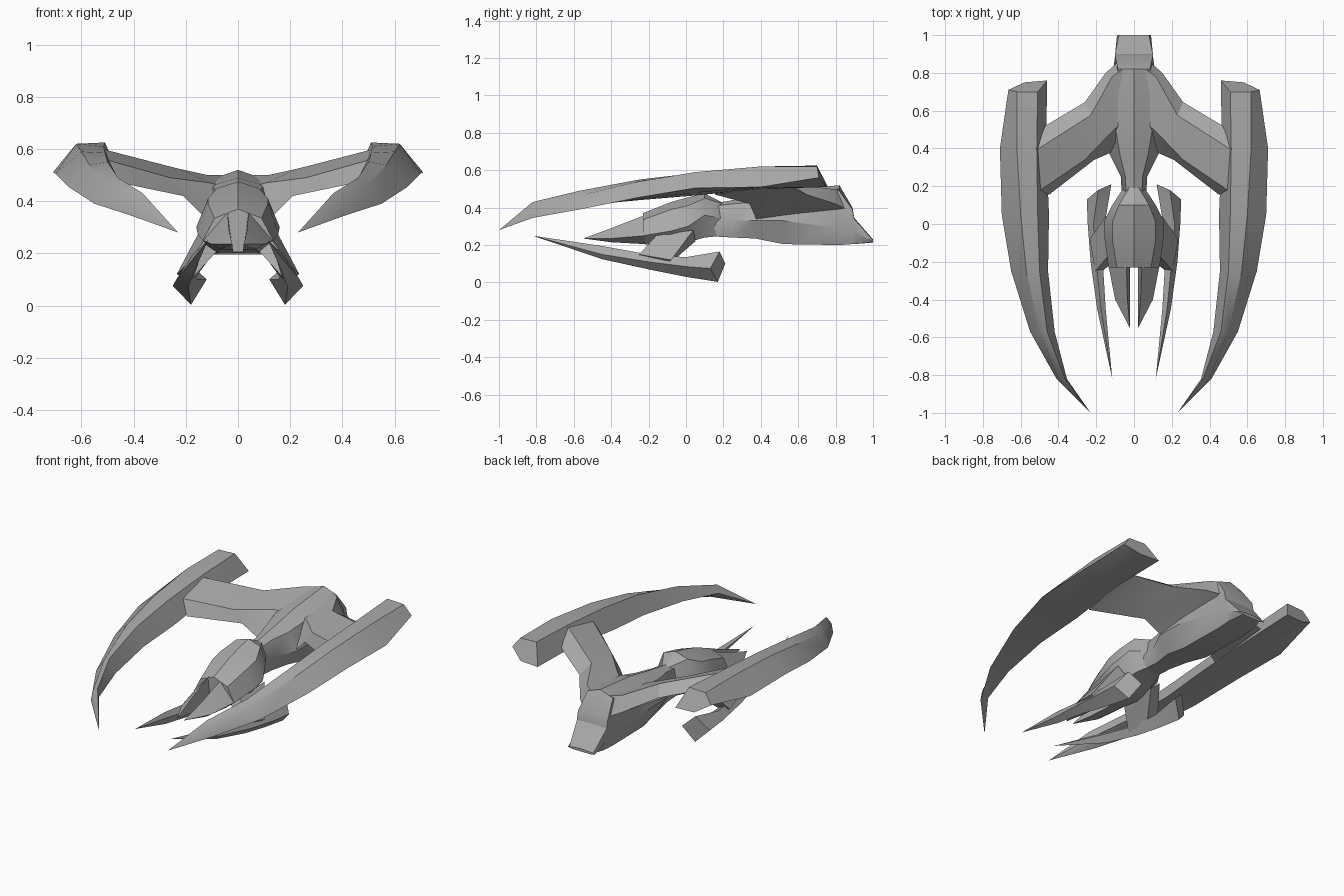
import bpy
import bmesh
import math

cube = bpy.data.objects.get("Cube")
if cube:
    bpy.data.objects.remove(cube, do_unlink=True)

# Single hull colour
hull = bpy.data.materials.new("hull_grey")
hull.use_nodes = True
hull.diffuse_color = (0.4, 0.4, 0.4, 1)
hull.node_tree.nodes["Principled BSDF"].inputs["Base Color"].default_value = (0.4, 0.4, 0.4, 1)


def section(y, *points):
    """Cross-section at depth y; points are (x, z), or (x, y, z) where slanted."""
    return [p if len(p) == 3 else (p[0], y, p[1]) for p in points]


def symmetric(y, *points):
    """Closed cross-section from its left half, listed bottom to top."""
    left = section(y, *points)
    right = [(-x, py, z) for x, py, z in reversed(left) if x > 0]
    return left + right


def loft(name, sections, mirror=False):
    """Skin a row of equal-length sections; a one-point first section makes a tip."""
    mesh = bpy.data.meshes.new(name)
    bm = bmesh.new()
    rings = [[bm.verts.new(p) for p in ring] for ring in sections]
    for a, b in zip(rings, rings[1:]):
        count = len(b)
        for i in range(count):
            j = (i + 1) % count
            if len(a) == 1:
                bm.faces.new((a[0], b[j], b[i]))
            else:
                bm.faces.new((a[i], a[j], b[j], b[i]))
    for ring in (rings[0], rings[-1]):
        if len(ring) > 2:
            bm.faces.new(ring)
    bmesh.ops.recalc_face_normals(bm, faces=bm.faces)
    bm.to_mesh(mesh)
    bm.free()
    obj = bpy.data.objects.new(name, mesh)
    bpy.context.collection.objects.link(obj)
    mesh.materials.append(hull)
    if mirror:
        modifier = obj.modifiers.new("mirror_sides", 'MIRROR')
        modifier.use_mirror_merge = False
    bpy.ops.object.select_all(action='DESELECT')
    obj.select_set(True)
    bpy.context.view_layer.objects.active = obj
    bpy.ops.object.shade_smooth_by_angle(angle=math.radians(28))
    return obj


# Large curved blades: outer edge, ridge, inner top, inner bottom, keel
loft("wing_blades", [
    section(-1, (.23, .28)),
    section(-.82, (.41, .345), (.40, .40), (.365, .43), (.355, .38), (.38, .36)),
    section(-.57, (.55, .39), (.50, .465), (.46, .49), (.42, .41), (.48, .40)),
    section(-.25, (.65, .455), (.57, .54), (.50, .55), (.455, .44), (.55, .445)),
    section(.05, (.70, .505), (.60, .59), (.51, .585), (.45, .465), (.57, .48)),
    section(.4, (.71, .51), (.62, .62), (.515, .61), (.465, .5), (.58, .505)),
    section(.7, (.665, .71, .56), (.62, .62), (.51, .625), (.46, .76, .51), (.58, .75, .51)),
], mirror=True)

# Swept arms between fuselage and blades: front top, crest, rear, front bottom
loft("wing_arms", [
    section(.5, (.04, .55, .45), (.06, .82, .50), (.06, .88, .38), (.06, .40, .33)),
    section(.5, (.106, .47), (.116, .78, .50), (.15, .80, .42), (.13, .375, .34)),
    section(.34, (.26, .49), (.23, .575, .525), (.26, .645, .47), (.21, .42)),
    section(.17, (.51, .56), (.52, .39, .60), (.47, .52, .53), (.45, .155, .47)),
], mirror=True)

# Rear fuselage with neck, hump and sloping tail
loft("fuselage", [
    symmetric(.08, (.05, .25), (.06, .31), (.04, .40), (0, .41)),
    symmetric(.25, (.05, .24), (.07, .33), (.045, .42), (0, .44)),
    symmetric(.37, (.07, .235), (.13, .33), (.075, .43), (0, .46)),
    symmetric(.52, (.08, .205), (.13, .33), (.10, .46), (0, .49)),
    symmetric(.82, (.08, .2), (.11, .29), (.085, .49), (0, .52)),
    symmetric(.89, (.08, .205), (.10, .27), (.10, .39), (0, .40)),
    symmetric(.90, (.08, .205), (.10, .27), (.10, .34), (0, .345)),
    symmetric(1, (.06, .213), (.09, .218), (.08, .225), (0, .23)),
])

# Forward pod: belly, widest edge, shoulder, top
loft("forward_pod", [
    symmetric(-.23, (.07, .205), (.135, .25), (.09, .335), (0, .37)),
    symmetric(-.08, (.09, .195), (.155, .275), (.115, .39), (0, .43)),
    symmetric(.01, (.09, .215), (.16, .30), (.115, .41), (0, .455)),
    symmetric(.1, (.07, .24), (.115, .36), (.08, .45), (0, .475)),
    symmetric(.2, (.04, .25), (.05, .34), (.02, .42), (0, .425)),
])

# Twin front prongs with a gap between them
loft("pod_prongs", [
    section(-.55, (.022, .235)),
    section(-.4, (.02, .215), (.07, .215), (.10, .235), (.035, .29)),
    section(-.22, (.02, .205), (.08, .205), (.135, .25), (.04, .36)),
], mirror=True)

# Lower blades: outer, bottom, inner and top edges
loft("lower_blades", [
    section(-.82, (.115, .25)),
    section(-.45, (.195, .15), (.17, .125), (.15, .17), (.175, .195)),
    section(-.2, (.23, .11), (.19, .07), (.165, .12), (.20, .15)),
    section(0, (.245, .085), (.185, .03), (.155, .1), (.215, .135)),
    section(.17, (.25, .13, .075), (.18, .003), (.12, .21, .1), (.19, .18, .165)),
], mirror=True)

# Short struts carrying the lower blades
loft("lower_struts", [
    [(.08, -.18, .21), (.13, -.16, .25), (.15, .04, .28), (.08, .05, .22)],
    [(.17, -.25, .11), (.205, -.25, .15), (.235, -.08, .12), (.175, -.1, .09)],
], mirror=True)
